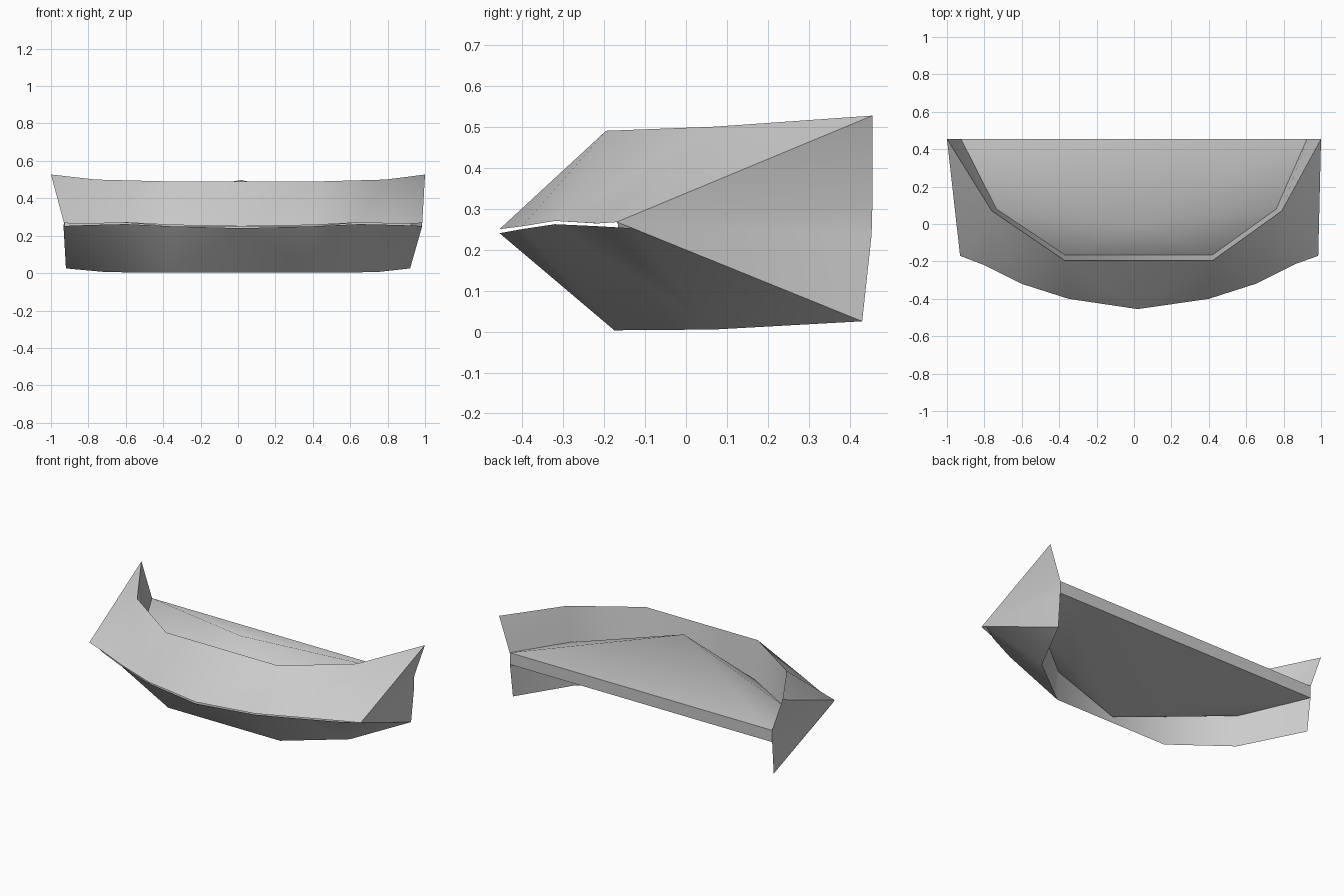
import bpy
import math

if "Cube" in bpy.data.objects:
    bpy.data.objects.remove(bpy.data.objects["Cube"])

grey = bpy.data.materials.new("plain_grey")
grey.diffuse_color = (0.6, 0.6, 0.6, 1)
grey.use_nodes = True
grey.node_tree.nodes["Principled BSDF"].inputs["Base Color"].default_value = grey.diffuse_color

# Corner points, listed from left to right around the front
upper_rim = [(-1, .455, .527), (-.76, .07, .50), (-.37, -.195, .49),
             (.42, -.195, .49), (.79, .07, .50), (1, .455, .527)]
lower_rim = [(-.92, .43, .025), (-.70, .07, .005), (-.37, -.175, .003),
             (.42, -.175, .003), (.74, .07, .005), (.92, .43, .025)]
upper_seat = [(-.925, .455, .312), (-.735, .08, .28), (-.37, -.165, .25),
              (.42, -.165, .25), (.76, .08, .28), (.925, .455, .312)]
lower_seat = [(-.925, .453, .236), (-.70, .08, .20), (-.37, -.165, .18),
              (.42, -.165, .18), (.73, .08, .20), (.925, .453, .236)]
nose = [(-.93, -.17), (-.80, -.22), (-.60, -.32), (-.35, -.40), (.02, -.455),
        (.40, -.40), (.65, -.32), (.86, -.215), (.985, -.17)]
upper_z = [.267, .264, .27, .257, .25, .257, .27, .264, .267]
lower_z = [.252, .257, .262, .250, .24, .250, .262, .257, .252]
upper_nose = [(x, y, z) for (x, y), z in zip(nose, upper_z)]
lower_nose = [(x, y, z) for (x, y), z in zip(nose, lower_z)]
lower_nose[0] = (-.933, -.13, .252)
lower_nose[-1] = (.985, -.13, .252)


def build(name, faces, flip=False):
    """Make a mesh from faces given as lists of points, sharing equal points."""
    index, polys = {}, []
    for f in faces:
        poly = [index.setdefault(p, len(index)) for p in f]
        polys.append(poly[::-1] if flip else poly)
    me = bpy.data.meshes.new(name)
    me.from_pydata(list(index), [], polys)
    me.materials.append(grey)
    ob = bpy.data.objects.new(name, me)
    bpy.context.collection.objects.link(ob)
    bpy.ops.object.select_all(action='DESELECT')
    ob.select_set(True)
    bpy.context.view_layer.objects.active = ob
    bpy.ops.object.shade_smooth_by_angle(angle=math.radians(40))
    return ob


def band(rim, edge):
    """Triangles joining the six-point rim to the nine-point nose edge."""
    faces = []
    for i in range(5):
        k = 2 * i                       # nose point shared by rim i and i + 1
        faces.append((rim[i], edge[k], rim[i + 1]))
        if i < 4:
            faces += [(edge[k], edge[k + 1], rim[i + 1]),
                      (edge[k + 1], edge[k + 2], rim[i + 1])]
    return faces


def wall(rim, seat):
    """Inner wall between rim and seat, split into triangles."""
    faces = []
    for i in range(5):
        faces += [(rim[i], rim[i + 1], seat[i + 1]), (rim[i], seat[i + 1], seat[i])]
    return faces


def dome(seat, apex):
    """Fan from the seat outline to one peak."""
    return [(seat[i], seat[(i + 1) % 6], apex) for i in range(6)]


# Front bands, upper and lower
build("upper_band", band(upper_rim, upper_nose))
build("lower_band", band(lower_rim, lower_nose), flip=True)

# Inner walls behind the bands
build("upper_inner_wall", wall(upper_rim, upper_seat))
build("lower_inner_wall", wall(lower_rim, lower_seat), flip=True)

# Shallow peaked covers
build("top_cover", dome(upper_seat, (.015, 0, .498)))
build("bottom_cover", dome(lower_seat, (.02, -.16, .03)), flip=True)

# Thin strip closing the back
build("back_strip", [(upper_seat[0], upper_seat[5], lower_seat[5], lower_seat[0])])

# Side panels, notched at the back
for name, e, flip in (("left_side", 0, True), ("right_side", -1, False)):
    loop = [lower_nose[e], lower_rim[e], lower_seat[e], upper_seat[e], upper_rim[e]]
    build(name, [(upper_nose[e], a, b) for a, b in zip(loop, loop[1:])], flip)
